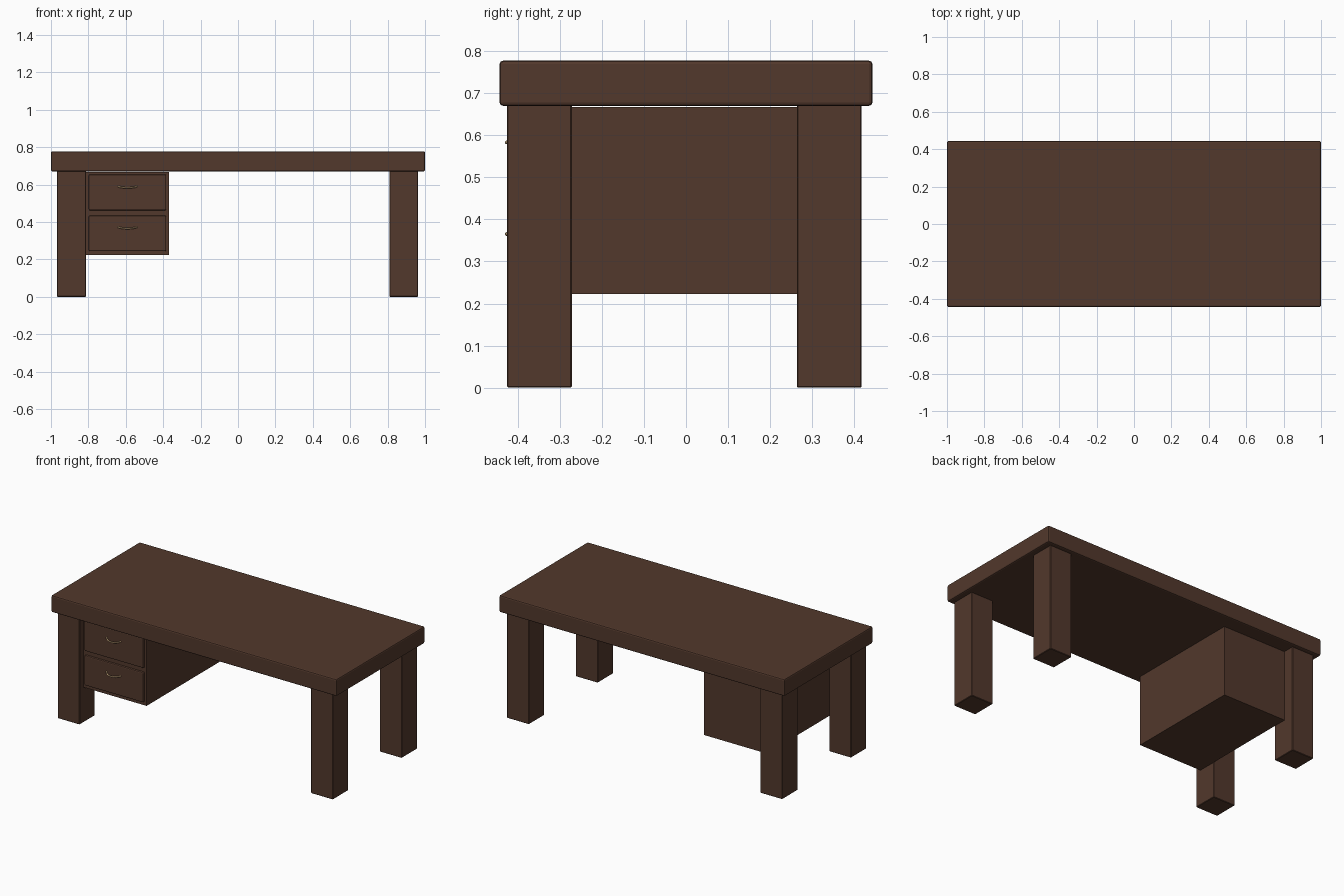
import bpy
import math

if "Cube" in bpy.data.objects:
    bpy.data.objects.remove(bpy.data.objects["Cube"])


def material(name, color):
    m = bpy.data.materials.new(name)
    m.diffuse_color = (*color, 1)
    m.use_nodes = True
    m.node_tree.nodes["Principled BSDF"].inputs["Base Color"].default_value = m.diffuse_color
    return m


WOOD = material("dark_wood", (0.085, 0.04, 0.025))
BRASS = material("brass", (0.62, 0.42, 0.22))


def box(name, lo, hi, bevel=0.0, segments=2):
    """Box between two corners, with an optional rounded edge."""
    centre = [(a + b) / 2 for a, b in zip(lo, hi)]
    bpy.ops.mesh.primitive_cube_add(size=1, location=centre)
    ob = bpy.context.object
    ob.name = name
    ob.scale = [b - a for a, b in zip(lo, hi)]
    bpy.ops.object.transform_apply(location=False, rotation=False, scale=True)
    if bevel:
        mod = ob.modifiers.new("bevel", 'BEVEL')
        mod.width = bevel
        mod.segments = segments
    ob.data.materials.append(WOOD)
    return ob


def handle(name, x, y, z):
    """Bow-shaped pull: a tube that swings forward and sags in the middle."""
    cu = bpy.data.curves.new(name, 'CURVE')
    cu.dimensions = '3D'
    cu.bevel_depth = 0.0045
    cu.bevel_resolution = 2
    cu.use_fill_caps = True
    n = 13
    sp = cu.splines.new('POLY')
    sp.points.add(n - 1)
    for i, p in enumerate(sp.points):
        t = -1 + 2 * i / (n - 1)
        bow = math.cos(t * math.pi / 2) ** 0.7 if abs(t) < 1 else 0
        p.co = (x + 0.05 * t, y - 0.026 * bow, z - 0.007 * bow, 1)
    ob = bpy.data.objects.new(name, cu)
    bpy.context.collection.objects.link(ob)
    cu.materials.append(BRASS)


# Thick top slab
box("tabletop", (-1, -0.443, 0.67), (1, 0.443, 0.777), 0.008)

# Four square legs
for side, x in (("left", -0.89), ("right", 0.886)):
    for end, y in (("front", -0.3485), ("back", 0.3405)):
        box(f"{end}_{side}_leg", (x - 0.077, y - 0.077, 0),
            (x + 0.077, y + 0.077, 0.672), 0.003, 1)

# Drawer cabinet beside the left legs
box("drawer_cabinet", (-0.812, -0.387, 0.223), (-0.37, 0.35, 0.667))

# Raised drawer fronts with handles
for level, z0, z1 in (("upper", 0.462, 0.654), ("lower", 0.244, 0.434)):
    box(f"{level}_drawer", (-0.798, -0.4, z0), (-0.384, -0.36, z1), 0.006)
    handle(f"{level}_handle", -0.591, -0.4, z0 + 0.128)
